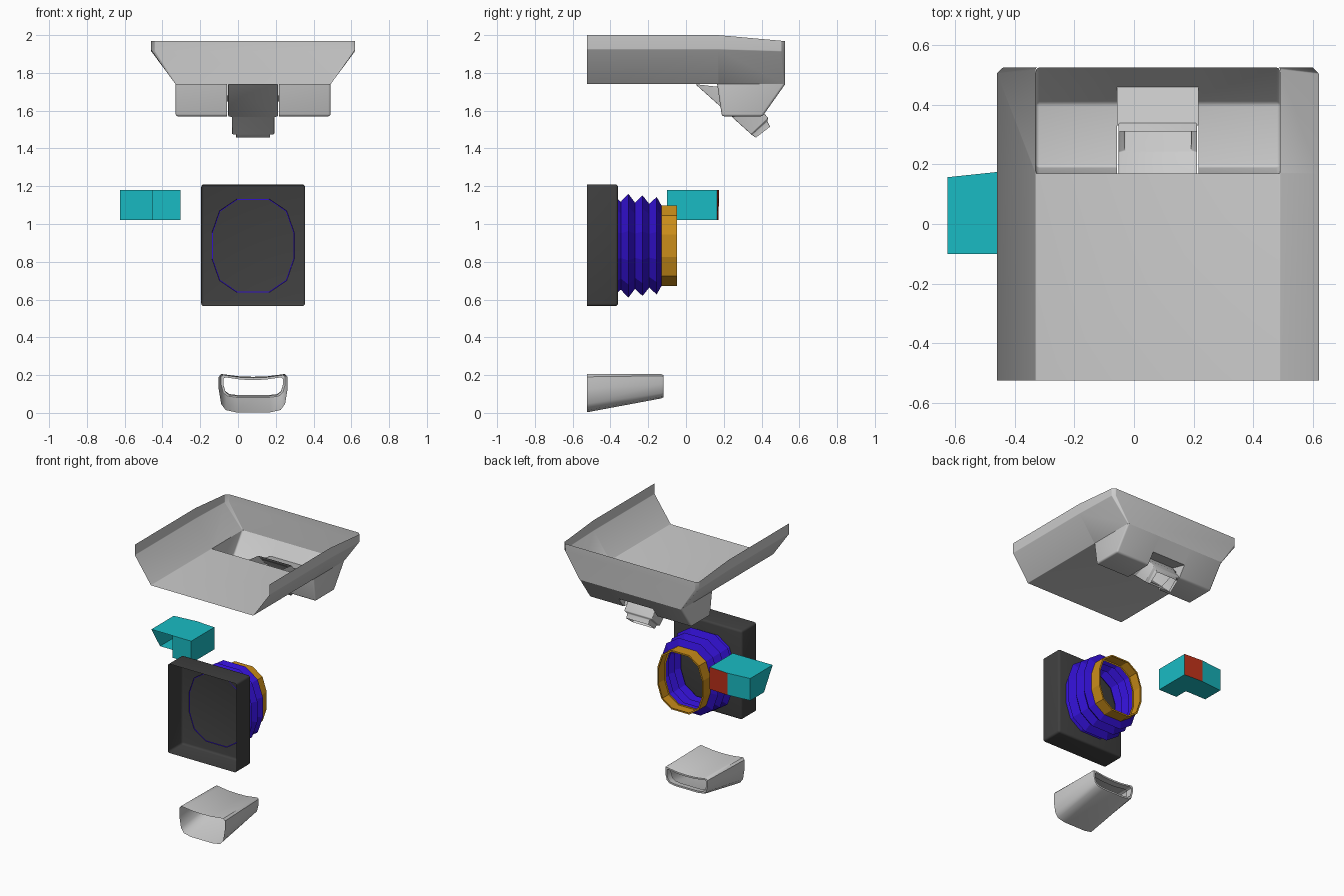
import bpy, bmesh, math

if "Cube" in bpy.data.objects:
    bpy.data.objects.remove(bpy.data.objects["Cube"])

CX = 0.08          # shared centre line of tray, bellows and duct


def material(name, rgb):
    m = bpy.data.materials.new(name)
    m.diffuse_color = (*rgb, 1)
    m.use_nodes = True
    m.node_tree.nodes["Principled BSDF"].inputs["Base Color"].default_value = m.diffuse_color
    return m


def build(name, verts, faces, mats=(), bevel=0, smooth=35):
    me = bpy.data.meshes.new(name)
    me.from_pydata(verts, [], faces)
    bm = bmesh.new()
    bm.from_mesh(me)
    bmesh.ops.remove_doubles(bm, verts=bm.verts, dist=1e-4)
    bmesh.ops.recalc_face_normals(bm, faces=bm.faces)
    bm.to_mesh(me)
    bm.free()
    ob = bpy.data.objects.new(name, me)
    bpy.context.collection.objects.link(ob)
    for m in mats:
        me.materials.append(m)
    bpy.context.view_layer.objects.active = ob
    ob.select_set(True)
    if bevel:
        b = ob.modifiers.new("soft_edges", "BEVEL")
        b.width, b.segments, b.limit_method = bevel, 3, "ANGLE"
        b.angle_limit = math.radians(25)
        bpy.ops.object.modifier_apply(modifier=b.name)
    if smooth:
        bpy.ops.object.shade_smooth_by_angle(angle=math.radians(smooth))
    ob.select_set(False)
    return ob


def loft(rings, closed=True):
    """Quads joining rings of equal point count."""
    n = len(rings[0])
    verts = [p for r in rings for p in r]
    faces = [(k * n + i, k * n + (i + 1) % n, (k + 1) * n + (i + 1) % n, (k + 1) * n + i)
             for k in range(len(rings) - 1) for i in range(n if closed else n - 1)]
    return verts, faces


black = material("black", (0.05, 0.05, 0.05))
blue = material("blue", (0.03, 0.005, 0.6))
gold = material("gold", (0.6, 0.27, 0.01))
cyan = material("cyan", (0.01, 0.5, 0.55))
red = material("red", (0.5, 0.03, 0.01))


# tray: U-shaped wall in three levels, open at the front, plus the floor
def u_path(dx, z_front, z_back, c):
    half = [(dx, -.525, z_front), (dx, .17, z_front),
            (dx, .525 - c, z_back), (dx - c, .525, z_back)]
    return [(CX - d, y, z) for d, y, z in half] + [(CX + d, y, z) for d, y, z in reversed(half)]


v, f = loft([u_path(.54, 2.0, 1.97, .02), u_path(.54, 1.925, 1.915, .02),
             u_path(.41, 1.74, 1.74, .004)], closed=False)
f.append((16, 17, 22, 23))
build("tray", v, f, bevel=.006)

# pocket halves under the back of the tray
PROFILE = [(.165, 1.74), (.19, 1.57), (.405, 1.57), (.525, 1.74)]
for side, s in (("left", -1), ("right", 1)):
    v, f = loft([[(CX + s * d, y, z) for y, z in PROFILE] for d in (.41, .137)], closed=False)
    f.append((0, 1, 2, 3))
    v += [(CX + s * .137, .33, 1.68), (CX + s * .137, .46, 1.648)]
    f.append((6, 9, 8))
    build("pocket_" + side, v, f, bevel=.012)

# roof of the notch between the pockets
v, f = loft([[(CX + d, y, z) for y, z in ((.33, 1.68), (.46, 1.648), (.525, 1.74))]
             for d in (-.137, .137)], closed=False)
build("notch_roof", v, f)


# chute and nozzle running down and back through the notch
def chute_ring(d, bottom, top):
    return [(CX - d, *bottom), (CX + d, *bottom), (CX + d, *top), (CX - d, *top)]


v, f = loft([chute_ring(.132, (.05, 1.74), (.31, 1.71)),
             chute_ring(.132, (.24, 1.57), (.385, 1.625)),
             chute_ring(.112, (.245, 1.565), (.387, 1.62)),
             chute_ring(.112, (.345, 1.475), (.435, 1.56)),
             chute_ring(.09, (.347, 1.473), (.43, 1.545)),
             chute_ring(.09, (.37, 1.457), (.445, 1.515))])
build("nozzle", v, f, bevel=.004)

# black box, open at the front
corners = [(-.275, .565), (.275, .565), (.275, 1.21), (-.275, 1.21)]
v, f = loft([[(CX + x, y, z) for x, z in corners] for y in (-.525, -.36)])
f.append((4, 5, 6, 7))
build("bellows_frame", v, f, [black], bevel=.015)

# twelve-sided bellows and its end collar
QUARTER = [(.085, .248), (.178, .185), (.218, .07)]
OVAL = (QUARTER + [(x, -z) for x, z in reversed(QUARTER)]
        + [(-x, -z) for x, z in QUARTER] + [(-x, z) for x, z in reversed(QUARTER)])


def oval(y, off):
    return [(CX + x * (1 + off / .218), y, .885 + z * (1 + off / .248)) for x, z in OVAL]


steps = [(-.364, 0), (-.345, -.015), (-.305, .027), (-.27, -.02), (-.23, .018),
         (-.195, -.026), (-.155, .01), (-.13, -.035)]
v, f = loft([oval(y, o) for y, o in steps])
build("bellows", v, f, [blue], smooth=0)
v, f = loft([oval(y, o) for y, o in ((-.13, -.045), (-.13, -.034), (-.048, -.034), (-.048, -.045))])
build("bellows_collar", v, f, [gold], smooth=0)

# thin blue seam where the bellows meets the frame
v, f = loft([oval(-.362, 0), oval(-.362, -.005)])
build("bellows_seam", v, f, [blue], smooth=0)

# side elbow: left half open at the front with a slanted mouth
L, M, R, B, T = -.625, -.455, -.305, 1.02, 1.18
v = [(L, -.1, T), (M, -.1, T), (R, -.1, T), (R, .165, T), (M + .065, .17, T), (M, .175, T), (L, .157, T),
     (L, .0, B), (M, .0, B), (M, -.1, B), (R, -.1, B), (R, .165, B), (M, .172, B), (L, .157, B)]
f = [(0, 1, 2, 3, 5, 6), (7, 13, 12, 8), (8, 12, 11, 10, 9), (0, 6, 13, 7),
     (6, 5, 12, 13), (5, 3, 11, 12), (3, 2, 10, 11), (2, 1, 9, 10), (1, 8, 9)]
elbow = build("side_elbow", v, f, [cyan, red], smooth=0)
elbow.data.polygons[5].material_index = 1


# lower duct: tapering tube with a rimmed back end and sagging top
def duct_ring(y, w, top, bot, inset=0):
    w, top, bot = w - inset, top - inset, bot + inset
    h = top - bot
    half = [(0, bot), (.5 * w, bot), (.8 * w, bot + .06 * h), (.93 * w, bot + .22 * h),
            (w, bot + .6 * h), (w, bot + .93 * h), (.93 * w, top), (.8 * w, top - .003), (.4 * w, top - .012)]
    pts = half + [(0, top - .014)] + [(-x, z) for x, z in reversed(half[1:])]
    return [(CX + x, y, z) for x, z in pts]


v, f = loft([duct_ring(-.525, .182, .205, .003), duct_ring(-.13, .175, .205, .077),
             duct_ring(-.12, .17, .2, .082), duct_ring(-.12, .17, .2, .082, .012),
             duct_ring(-.17, .17, .2, .075, .012)])
build("lower_duct", v, f, smooth=40)
